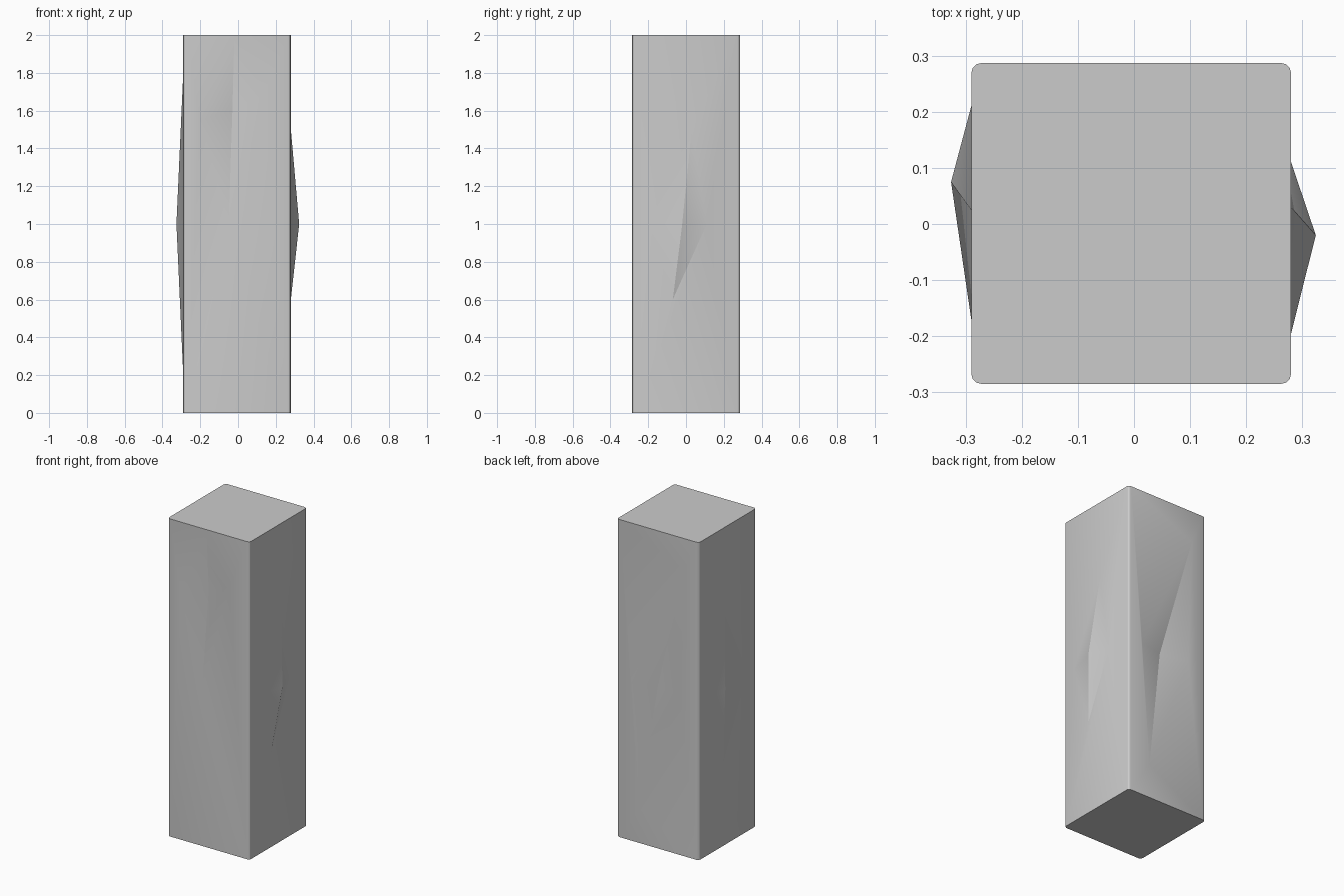
import bpy, bmesh, math
from mathutils import Vector

if "Cube" in bpy.data.objects:
    bpy.data.objects.remove(bpy.data.objects["Cube"])

X0, X1, Y0, Y1, H, R = -0.29, 0.28, -0.285, 0.287, 2.0, 0.018


def make(name, bm):
    bmesh.ops.recalc_face_normals(bm, faces=bm.faces)
    mesh = bpy.data.meshes.new(name)
    bm.to_mesh(mesh)
    bm.free()
    ob = bpy.data.objects.new(name, mesh)
    bpy.context.collection.objects.link(ob)
    return ob


def pyramid(name, apex, corners, root):
    """Four-sided pyramid; each corner has a matching root corner past the base."""
    bm = bmesh.new()
    tip = bm.verts.new(apex)
    rim = [bm.verts.new(c) for c in corners]
    end = [bm.verts.new(root(c)) for c in corners]
    for i in range(4):
        j = (i + 1) % 4
        bm.faces.new((tip, rim[i], rim[j]))
        bm.faces.new((rim[i], end[i], end[j], rim[j]))
    bm.faces.new(end)
    return make(name, bm)


def combine(body, part, operation):
    mod = body.modifiers.new(part.name, 'BOOLEAN')
    mod.operation, mod.object, mod.solver = operation, part, 'EXACT'
    bpy.context.view_layer.objects.active = body
    bpy.ops.object.modifier_apply(modifier=mod.name)
    bpy.data.objects.remove(part)


# Pillar body with rounded upright edges
bm = bmesh.new()
outline = []
for k, (cx, cy) in enumerate([(X1 - R, Y1 - R), (X0 + R, Y1 - R), (X0 + R, Y0 + R), (X1 - R, Y0 + R)]):
    for s in range(4):
        a = math.pi / 2 * (k + s / 3)
        outline.append(bm.verts.new((cx + R * math.cos(a), cy + R * math.sin(a), 0)))
base = bm.faces.new(outline)
top = bmesh.ops.extrude_face_region(bm, geom=[base], use_keep_orig=True)
bmesh.ops.translate(bm, vec=(0, 0, H), verts=[g for g in top['geom'] if isinstance(g, bmesh.types.BMVert)])
body = make("stone_pillar", bm)

# Bumps on the side faces: kite (y, z) top, right, bottom, left and apex (x, y, z)
bumps = [
    ("right_bump", X1, (0.324, -0.02, 1.0), [(0.03, 1.5), (0.11, 1.0), (-0.07, 0.6), (-0.195, 1.0)]),
    ("left_bump", X0, (-0.326, 0.075, 1.0), [(0.025, 1.8), (0.21, 1.0), (0.06, 0.2), (-0.17, 1.0)]),
]
for name, x, apex, kite in bumps:
    corners = [Vector((x, y, z)) for y, z in kite]
    combine(body, pyramid(name, apex, corners, lambda c: Vector((c.x * 0.8, c.y, c.z))), 'UNION')

# Chipped hollows on the front and back faces: kite (x, z)
dents = [
    ("front_hollow", Y0, (-0.03, Y0 + 0.035, 1.6), [(-0.02, 1.99), (0.14, 1.68), (-0.05, 1.0), (-0.2, 1.55)]),
    ("back_hollow", Y1, (0.02, Y1 - 0.035, 1.0), [(-0.19, 1.8), (0.18, 1.0), (0.125, 0.22), (-0.165, 1.0)]),
]
for name, y, apex, kite in dents:
    tip = Vector(apex)
    corners = [Vector((x, y, z)) for x, z in kite]
    combine(body, pyramid(name, apex, corners, lambda c: c + (c - tip) * 0.5), 'DIFFERENCE')

bpy.ops.object.select_all(action='DESELECT')
body.select_set(True)
bpy.context.view_layer.objects.active = body
bpy.ops.object.shade_smooth_by_angle(angle=math.radians(20))
